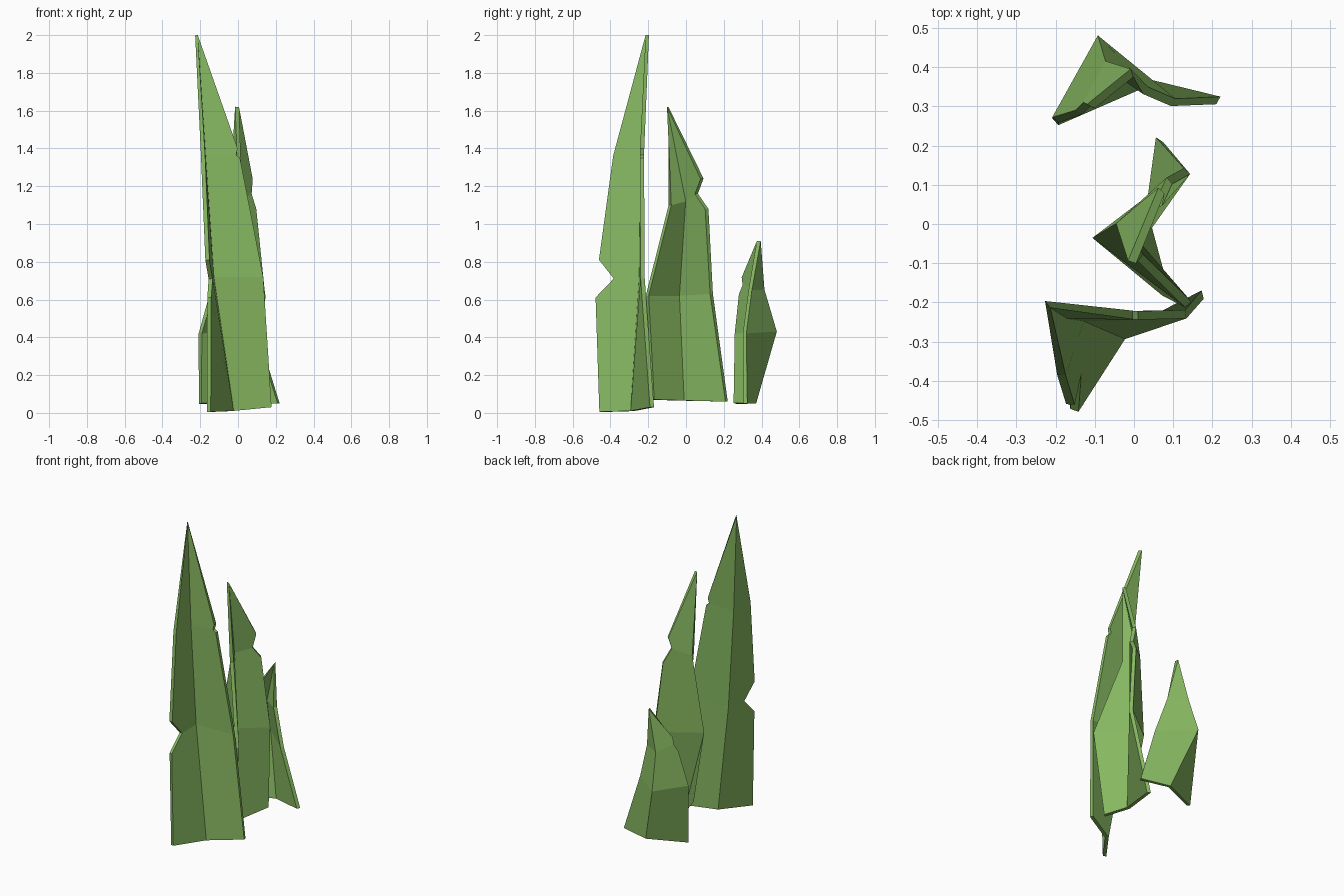
import bpy, bmesh

if "Cube" in bpy.data.objects:
    bpy.data.objects.remove(bpy.data.objects["Cube"])

green = bpy.data.materials.new("leaf_green")
green.diffuse_color = (0.24, 0.48, 0.12, 1)
green.use_nodes = True
green.node_tree.nodes["Principled BSDF"].inputs["Base Color"].default_value = green.diffuse_color


def blade(name, fold, left, right, tip, thickness=0.022):
    """Leaf folded along a spine; each wing has one face per spine level.
    left/right: one list of edge points per level (extra points cut nicks)."""
    bm = bmesh.new()
    cache = {}

    def vert(p):
        if p not in cache:
            cache[p] = bm.verts.new(p)
        return cache[p]

    spine = fold + [tip]
    for edge, flip in ((left, False), (right, True)):
        for i, seg in enumerate(edge):
            end = edge[i + 1][0] if i + 1 < len(edge) else tip
            loop = list(dict.fromkeys(seg + [end, spine[i + 1], spine[i]]))
            bm.faces.new([vert(p) for p in (loop[::-1] if flip else loop)])
    bmesh.ops.recalc_face_normals(bm, faces=bm.faces)
    me = bpy.data.meshes.new(name)
    bm.to_mesh(me)
    bm.free()
    me.materials.append(green)
    ob = bpy.data.objects.new(name, me)
    bpy.context.collection.objects.link(ob)
    mod = ob.modifiers.new("thickness", 'SOLIDIFY')
    mod.thickness = thickness
    mod.offset = 0


# Tall front leaf
blade("tall_leaf",
      [(-.03, -.285, .01), (-.135, -.24, .72), (-.178, -.233, 1.36)],
      [[(-.155, -.455, .005), (-.152, -.475, .61)],
       [(-.145, -.38, .71), (-.162, -.46, .81)],
       [(-.185, -.385, 1.36)]],
      [[(.175, -.18, .03)],
       [(.132, -.23, .72), (.01, -.233, 1.35)],
       [(-.01, -.233, 1.365), (-.002, -.232, 1.40)]],
      (-.22, -.205, 2.0))

# Middle leaf
blade("middle_leaf",
      [(.035, -.01, .065), (-.095, -.035, .62), (-.035, 0, 1.12)],
      [[(.08, -.175, .07)],
       [(.138, -.205, .62)],
       [(.015, -.085, 1.10)]],
      [[(.065, .215, .06)],
       [(.135, .135, .63), (.09, .11, 1.08)],
       [(.065, .055, 1.16), (.07, .085, 1.24)]],
      (-.005, -.097, 1.62))

# Short back leaf
blade("short_leaf",
      [(.03, .36, .05), (-.09, .47, .43), (-.07, .405, .65)],
      [[(-.2, .26, .05)],
       [(-.2, .265, .42), (-.14, .285, .63)],
       [(-.12, .305, .68), (-.11, .30, .72)]],
      [[(.215, .315, .05)],
       [(.1, .31, .42)],
       [(.03, .34, .65)]],
      (-.005, .385, .91))
